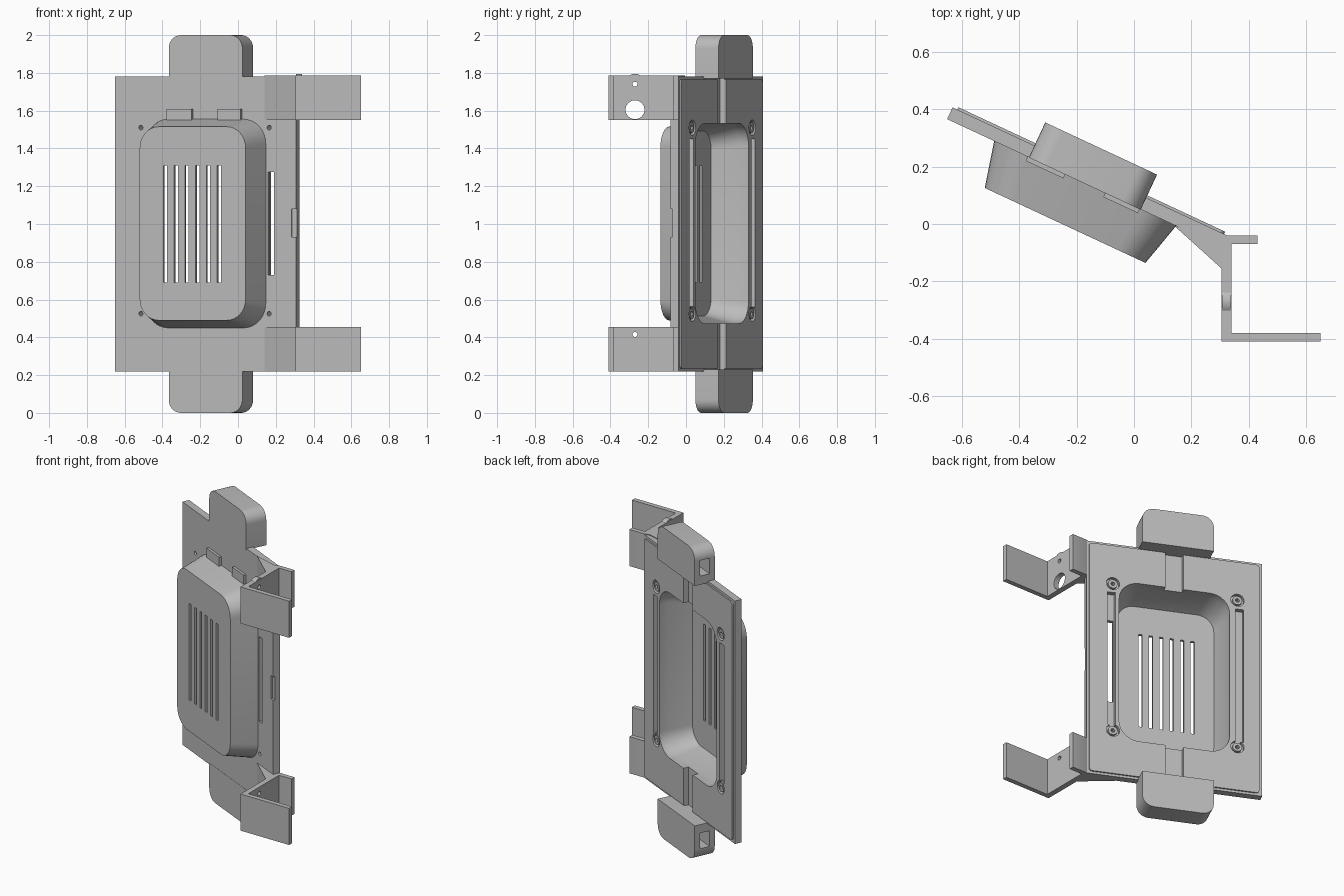
import bpy, bmesh, math
from mathutils import Matrix, Vector

cube = bpy.data.objects.get("Cube")
if cube:
    bpy.data.objects.remove(cube, do_unlink=True)

grey = bpy.data.materials.new("plain grey")
grey.use_nodes = True
colour = (0.5, 0.5, 0.5, 1)
grey.diffuse_color = colour
grey.node_tree.nodes["Principled BSDF"].inputs["Base Color"].default_value = colour

TILT = Matrix.Rotation(math.radians(-25), 4, 'Z')
MID = -0.214          # centre of the housing across the tilted panel
FRONT, BACK = 0.056, 0.11


def finish(name, bm):
    bmesh.ops.recalc_face_normals(bm, faces=bm.faces)
    mesh = bpy.data.meshes.new(name)
    bm.to_mesh(mesh)
    bm.free()
    mesh.materials.append(grey)
    ob = bpy.data.objects.new(name, mesh)
    bpy.context.collection.objects.link(ob)
    return ob


def loft(name, rings):
    """Closed solid through rings of matching points."""
    bm = bmesh.new()
    loops = [[bm.verts.new(p) for p in ring] for ring in rings]
    n = len(loops[0])
    for a, b in zip(loops, loops[1:]):
        for i in range(n):
            j = (i + 1) % n
            bm.faces.new((a[i], a[j], b[j], b[i]))
    bm.faces.new(loops[0])
    bm.faces.new(loops[-1])
    return finish(name, bm)


def ring(cx, cz, hx, hz, r, y):
    """Rounded rectangle in the panel plane at depth y."""
    pts = []
    for k, (sx, sz) in enumerate([(1, 1), (-1, 1), (-1, -1), (1, -1)]):
        for s in range(9):
            a = math.pi / 2 * (k + s / 8)
            pts.append((cx + sx * (hx - r) + r * math.cos(a), y,
                        cz + sz * (hz - r) + r * math.sin(a)))
    return pts


def box(name, x0, x1, y0, y1, z0, z1):
    flat = [(x0, z0), (x1, z0), (x1, z1), (x0, z1)]
    return loft(name, [[(x, y, z) for x, z in flat] for y in (y0, y1)])


def disc(name, x, z, r, y0, y1):
    return loft(name, [ring(x, z, r, r, r * 0.999, y) for y in (y0, y1)])


def combine(ob, others, operation):
    bpy.context.view_layer.objects.active = ob
    for other in others:
        mod = ob.modifiers.new("bool", 'BOOLEAN')
        mod.operation, mod.solver, mod.object = operation, 'EXACT', other
        bpy.ops.object.modifier_apply(modifier=mod.name)
        bpy.data.objects.remove(other, do_unlink=True)


def smooth(ob):
    bpy.ops.object.select_all(action='DESELECT')
    ob.select_set(True)
    bpy.context.view_layer.objects.active = ob
    bpy.ops.object.shade_smooth_by_angle(angle=math.radians(30))


# Panel with a stepped back and the tapered housing on its front
panel = box("vented_panel", -0.745, 0.312, FRONT, 0.101, 0.22, 1.78)
back_step = loft("step", [ring(MID, 1, 0.513, 0.765, 0.02, y) for y in (0.08, BACK)])
housing = loft("housing", [ring(-0.2155, 1.0025, 0.309, 0.5125, 0.11, -0.106),
                           ring(MID, 1.0025, 0.35, 0.5525, 0.13, FRONT),
                           ring(MID, 1.0025, 0.35, 0.5525, 0.13, 0.07)])
combine(panel, [back_step, housing], 'UNION')

# Openings: cavity, vents, long side slot, back channels
cutters = [loft("cavity", [ring(MID, 1.0025, 0.29, 0.49, 0.1, -0.088),
                           ring(MID, 1.0025, 0.333, 0.53, 0.12, FRONT),
                           ring(MID, 1.0025, 0.333, 0.53, 0.12, 0.2)])]
for i in range(6):
    x = -0.376 + i * 0.0628
    cutters.append(box("vent", x - 0.011, x + 0.011, -0.15, -0.05, 0.69, 1.31))
cutters.append(box("side_slot", 0.148, 0.184, 0, 0.2, 0.73, 1.275))
cutters.append(box("edge_notch", 0.285, 0.33, 0, 0.068, 0.93, 1.08))
for x in (-0.607, 0.166):
    cutters.append(box("groove", x - 0.024, x + 0.024, 0.08, 0.2, 0.56, 1.45))
for z in (0.34, 1.66):
    cutters.append(box("channel", MID - 0.054, MID + 0.054, 0.075, 0.2, z - 0.15, z + 0.15))
corners = [(x, z) for x in (-0.594, 0.156) for z in (0.525, 1.51)]
for x, z in corners:
    cutters.append(disc("counterbore", x, z, 0.04, 0.09, 0.2))
    cutters.append(disc("screw_hole", x, z, 0.012, 0, 0.2))
combine(panel, cutters, 'DIFFERENCE')
parts = [panel]

# Screw bosses in the counterbores
for x, z in corners:
    boss = disc("screw_boss", x, z, 0.028, 0.088, 0.107)
    combine(boss, [disc("hole", x, z, 0.012, 0, 0.2)], 'DIFFERENCE')
    parts.append(boss)

# Small stops above the housing
for x0, x1 in ((-0.435, -0.29), (-0.137, -0.004)):
    parts.append(box("front_stop", x0, x1, 0.04, 0.06, 1.54, 1.61))

# End pads: outer corners rounded, inner edge square, socket in one end
for name, side in (("upper_pad", 1), ("lower_pad", -1)):
    def outline(y):
        pts = [(-0.43, 0.77), (0.0, 0.77)]
        for cx, start in ((-0.07, 0), (-0.36, 90)):
            for s in range(9):
                a = math.radians(start + s * 11.25)
                pts.append((cx + 0.07 * math.cos(a), 0.93 + 0.07 * math.sin(a)))
        return [(x, y, 1 + side * z) for x, z in pts]
    pad = loft(name, [outline(0.055), outline(0.19)])
    z = 1 + side * 0.875
    combine(pad, [box("socket", -0.5, -0.31, 0.09, 0.155, z - 0.05, z + 0.05)], 'DIFFERENCE')
    parts.append(pad)

for ob in parts:
    ob.data.transform(TILT)

# Folded mounting brackets joined to the panel by a wedge
profile = [(0.14, -0.006), (0.305, -0.155), (0.305, -0.41), (0.65, -0.41),
           (0.65, -0.38), (0.34, -0.38), (0.34, -0.07), (0.43, -0.07),
           (0.43, -0.04), (0.325, -0.04), (0.29, -0.05)]
turn = Matrix.Rotation(math.pi / 2, 4, 'Z')


def side_disc(name, z, r, x0, x1):
    """Disc facing sideways in the bracket's arm."""
    ob = disc(name, -0.27, z, r, -x1, -x0)
    ob.data.transform(turn)
    return ob


for name, z0, z1, hole_z in (("upper_bracket", 1.55, 1.785, 1.74),
                             ("lower_bracket", 0.22, 0.455, 0.415)):
    bracket = loft(name, [[(x, y, z) for x, y in profile] for z in (z0, z1)])
    holes = [side_disc("pin_hole", hole_z, 0.013, 0.2, 0.45)]
    if name == "upper_bracket":
        combine(bracket, [side_disc("lug", hole_z, 0.055, 0.306, 0.339)], 'UNION')
        holes.append(side_disc("cable_hole", 1.605, 0.05, 0.2, 0.45))
    combine(bracket, holes, 'DIFFERENCE')
    parts.append(bracket)

for ob in parts:
    smooth(ob)
